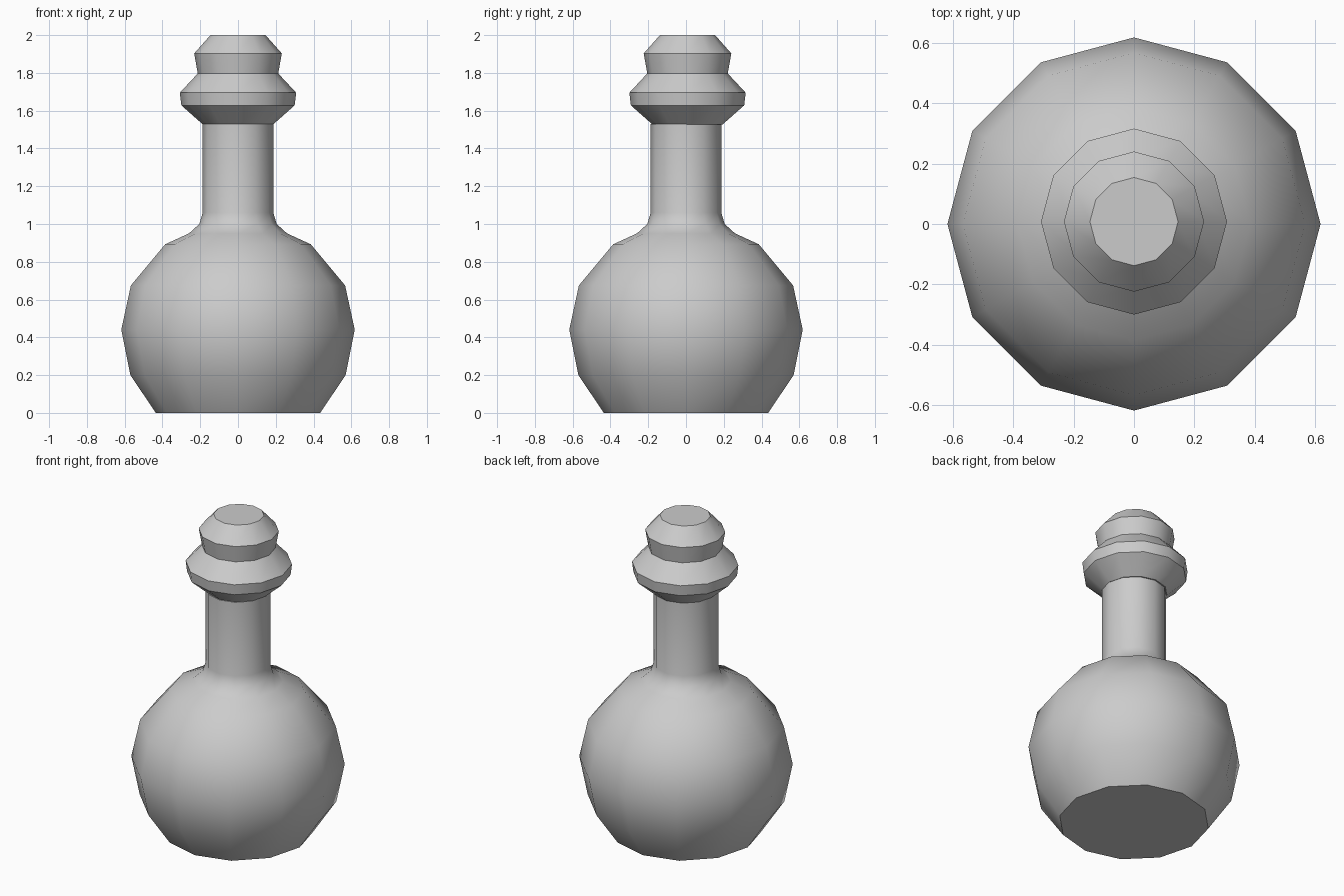
import bpy, bmesh
from math import sin, cos, pi, radians

if "Cube" in bpy.data.objects:
    bpy.data.objects.remove(bpy.data.objects["Cube"])

SIDES = 12


def lathe(name, profile, sharp_deg, y=0.0):
    """Revolve (radius, z) points around z and cap both ends."""
    bm = bmesh.new()
    rings = [[bm.verts.new((r * cos(2 * pi * i / SIDES), y + r * sin(2 * pi * i / SIDES), z))
              for i in range(SIDES)] for r, z in profile]
    for low, high in zip(rings, rings[1:]):
        for i in range(SIDES):
            j = (i + 1) % SIDES
            bm.faces.new((low[i], low[j], high[j], high[i]))
    bm.faces.new(rings[0][::-1])
    bm.faces.new(rings[-1])
    for f in bm.faces:
        f.smooth = True
    mesh = bpy.data.meshes.new(name)
    bm.to_mesh(mesh)
    bm.free()
    mesh.set_sharp_from_angle(angle=radians(sharp_deg))
    obj = bpy.data.objects.new(name, mesh)
    bpy.context.collection.objects.link(obj)
    return obj


# Round flask with a straight neck
lathe("flask_body", [(0.435, 0.0), (0.57, 0.2), (0.618, 0.44), (0.567, 0.675),
                     (0.385, 0.893), (0.26, 0.95), (0.205, 1.0), (0.187, 1.06),
                     (0.187, 1.53)], 46)

# Stepped lip and stopper, sitting very slightly off centre
lathe("lip_and_stopper", [(0.187, 1.528), (0.3, 1.628), (0.308, 1.695), (0.213, 1.797),
                          (0.232, 1.903), (0.146, 2.0)], 33, y=0.008)
